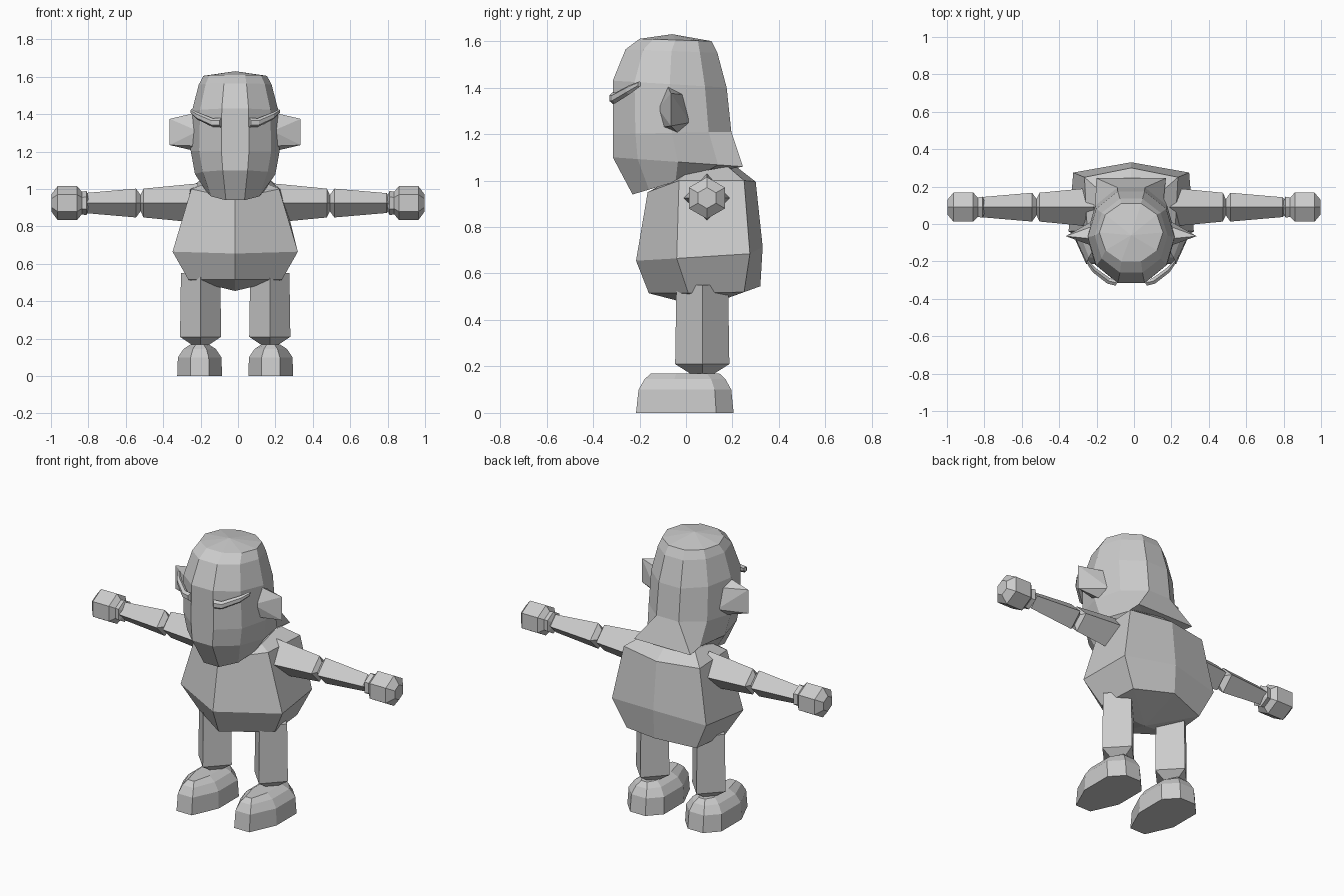
import bpy, bmesh
from math import sin, cos, pi, radians
from mathutils import Vector

cube = bpy.data.objects.get("Cube")
if cube:
    bpy.data.objects.remove(cube, do_unlink=True)

clay = bpy.data.materials.new("light_grey")
clay.use_nodes = True
clay.diffuse_color = (0.6, 0.6, 0.6, 1)
clay.node_tree.nodes["Principled BSDF"].inputs["Base Color"].default_value = (0.6, 0.6, 0.6, 1)

MID = -0.015  # the body sits slightly off the middle of the hands


def finish(name, bm):
    bmesh.ops.recalc_face_normals(bm, faces=bm.faces)
    mesh = bpy.data.meshes.new(name)
    bm.to_mesh(mesh)
    bm.free()
    mesh.materials.append(clay)
    obj = bpy.data.objects.new(name, mesh)
    bpy.context.collection.objects.link(obj)
    return obj


def loft(name, rings, side=1, shift=MID):
    """Skin a list of rings; a ring of one point makes a fan, others get caps."""
    bm = bmesh.new()
    loops = [[bm.verts.new((side * p[0] + shift, p[1], p[2])) for p in r] for r in rings]
    for a, b in zip(loops, loops[1:]):
        n = max(len(a), len(b))
        for i in range(n):
            j = (i + 1) % n
            if len(b) == 1:
                bm.faces.new((a[i], a[j], b[0]))
            elif len(a) == 1:
                bm.faces.new((a[0], b[j], b[i]))
            else:
                bm.faces.new((a[i], a[j], b[j], b[i]))
    for end in (loops[0], loops[-1]):
        if len(end) > 2:
            bm.faces.new(end)
    return finish(name, bm)


def hull(name, points, side):
    bm = bmesh.new()
    for x, y, z in points:
        bm.verts.new((side * x + MID, y, z))
    bmesh.ops.convex_hull(bm, input=bm.verts)
    return finish(name, bm)


def polygon(n, r):
    return [(r * sin(2 * pi * i / n), r * cos(2 * pi * i / n)) for i in range(n)]


# Torso: six-sided rings with a ridge at the front and back
def torso_ring(front, side_front, side_back, back):
    (x1, y1, z1), (x2, y2, z2) = side_front, side_back
    return [(0, *front), (x1, y1, z1), (x2, y2, z2),
            (0, *back), (-x2, y2, z2), (-x1, y1, z1)]


loft("torso", [
    [(0, 0.07, 0.455)],
    torso_ring((-0.16, 0.515), (0.25, 0.01, 0.515), (0.23, 0.25, 0.52), (0.32, 0.545)),
    torso_ring((-0.215, 0.655), (0.335, -0.04, 0.665), (0.31, 0.275, 0.685), (0.33, 0.715)),
    torso_ring((-0.165, 0.95), (0.235, -0.03, 1.0), (0.25, 0.25, 1.0), (0.30, 0.995)),
    torso_ring((-0.07, 1.0), (0.16, 0.0, 1.03), (0.17, 0.18, 1.06), (0.21, 1.065)),
])


# Head: ten-sided tilted rings, flaring at the nape
def head_ring(w, y_front, y_back, z_front, z_back, flare=1):
    ring = []
    for k in range(10):
        a = radians(18 + 36 * k)
        t = (1 + cos(a) / cos(radians(18))) / 2
        x = w * sin(a) * (flare if k in (0, 9) else 1)
        ring.append((x, y_front + (y_back - y_front) * t,
                     z_front + (z_back - z_front) * t))
    return ring


loft("head", [
    [(0, -0.06, 1.63)],
    head_ring(0.17, -0.2, 0.11, 1.61, 1.6),
    head_ring(0.195, -0.26, 0.135, 1.565, 1.55),
    head_ring(0.232, -0.315, 0.175, 1.43, 1.4),
    head_ring(0.238, -0.315, 0.195, 1.2, 1.21),
    head_ring(0.215, -0.315, 0.245, 1.1, 1.06, 2.8),
    head_ring(0.16, -0.23, 0.14, 0.94, 1.05),
])

for label, s in (("left", 1), ("right", -1)):
    # Ear: a wedge with an upright outer edge
    hull(label + "_ear", [
        (0.35, -0.065, 1.375), (0.35, -0.065, 1.235),
        (0.2, -0.08, 1.41), (0.2, -0.01, 1.37), (0.2, 0.02, 1.25),
        (0.2, -0.03, 1.2), (0.2, -0.1, 1.23), (0.2, -0.12, 1.31)], s)

    # Eyebrow: slanted bar, thicker toward the nose
    brow = []
    for x, y, z, r in ((0.235, -0.2, 1.415, 0.012), (0.2, -0.245, 1.39, 0.02),
                       (0.12, -0.305, 1.355, 0.023), (0.075, -0.315, 1.355, 0.025)):
        out = Vector((0.5, -0.85, 0)) * 0.8
        brow.append([tuple(Vector((x, y, z)) + out * u + Vector((0, 0, v)))
                     for u, v in polygon(6, r)])
    loft(label + "_eyebrow", brow, s)

    # Arm: two tapered four-sided segments meeting at a pinched elbow
    def arm_part(name, stations, sides, shift=MID):
        loft(name, [[(x, 0.09 + u, 0.925 + v) for u, v in polygon(sides, r)]
                    for x, r in stations], s, shift)

    arm_part(label + "_upper_arm", [(0.2, 0.105), (0.49, 0.077), (0.51, 0.035)], 4)
    arm_part(label + "_forearm", [(0.5, 0.035), (0.53, 0.077), (0.81, 0.053), (0.83, 0.03)], 4)
    arm_part(label + "_hand", [(0.8, 0.04), (0.81, 0.065), (0.835, 0.06), (0.86, 0.09),
                               (0.965, 0.09), (0.998, 0.045)], 6, 0)

    # Leg: upright diamond prism narrowing at the ankle
    loft(label + "_leg", [[(0.185 + u, 0.07 + 1.06 * v, z) for u, v in polygon(4, r)]
                          for z, r in ((0.55, 0.105), (0.21, 0.11), (0.16, 0.035))], s)

    # Foot: long eight-sided block with a bevelled, narrower top
    plan = [(0.05, -0.215), (0.12, -0.06), (0.12, 0.13), (0.05, 0.205)]
    plan += [(-x, y) for x, y in reversed(plan)]
    loft(label + "_foot", [[(0.19 + x * kx, y * ky, z) for x, y in plan]
                           for z, kx, ky in ((0, 1, 1), (0.1, 0.97, 0.95), (0.145, 0.72, 0.83),
                                             (0.17, 0.4, 0.7))], s)
